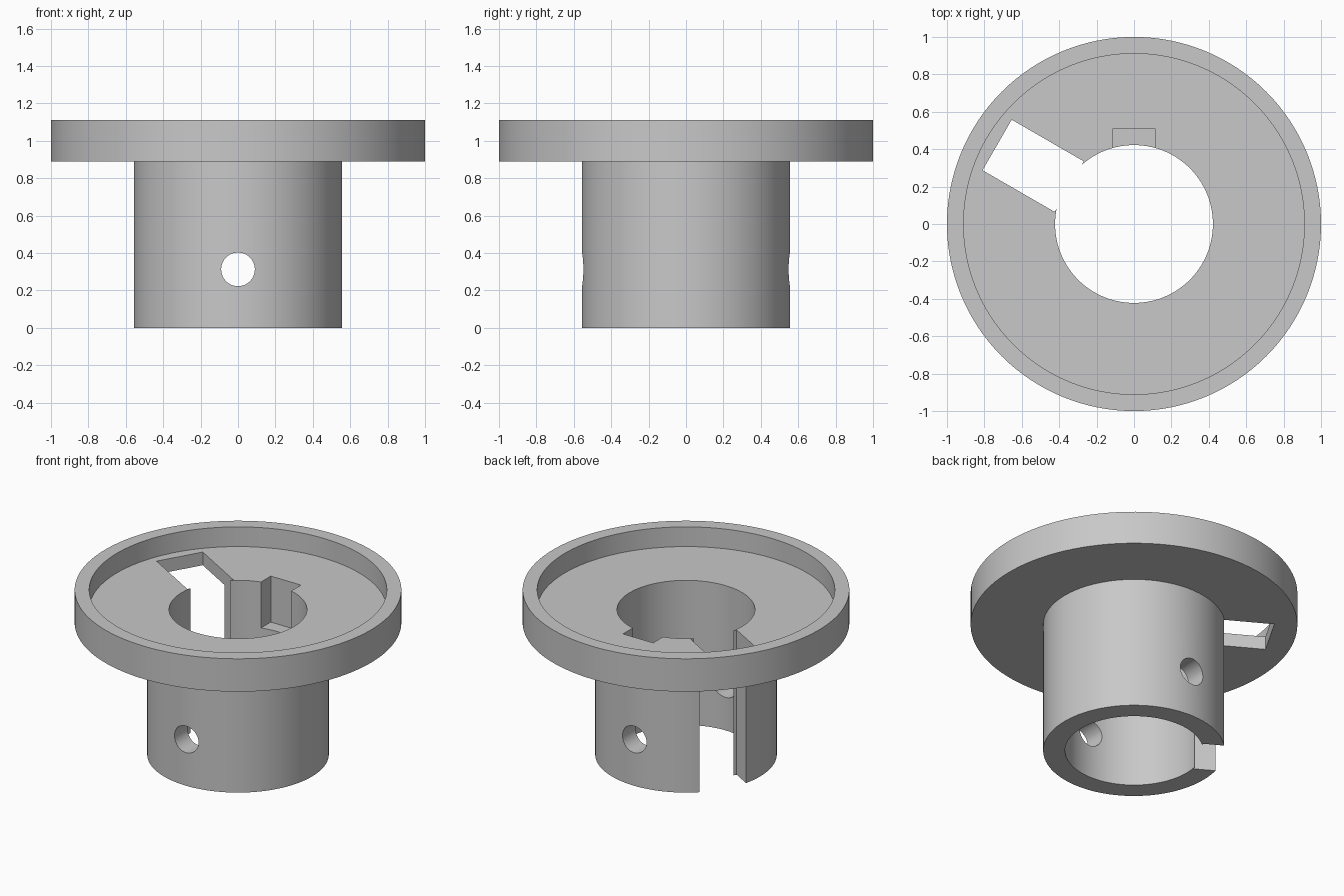
import bpy
import bmesh
from math import radians, cos, sin, pi
from mathutils import Matrix, Vector

cube = bpy.data.objects.get("Cube")
if cube:
    bpy.data.objects.remove(cube, do_unlink=True)

SEGMENTS = 128
BORE_R, TUBE_R, RECESS_R, FLANGE_R = 0.422, 0.556, 0.911, 1.0
FLANGE_Z, FLOOR_Z, TOP_Z = 0.889, 0.978, 1.111

grey = bpy.data.materials.new("plain grey")
grey.use_nodes = True
grey.diffuse_color = (0.58, 0.58, 0.58, 1)
grey.node_tree.nodes["Principled BSDF"].inputs["Base Color"].default_value = grey.diffuse_color


def add_object(name, bm):
    bmesh.ops.recalc_face_normals(bm, faces=bm.faces)
    mesh = bpy.data.meshes.new(name)
    bm.to_mesh(mesh)
    bm.free()
    mesh.materials.append(grey)
    obj = bpy.data.objects.new(name, mesh)
    bpy.context.collection.objects.link(obj)
    return obj


def lathe(name, profile):
    """Revolve a closed (radius, height) profile around z."""
    bm = bmesh.new()
    rings = []
    for i in range(SEGMENTS):
        a = 2 * pi * i / SEGMENTS
        rings.append([bm.verts.new((r * cos(a), r * sin(a), z)) for r, z in profile])
    n = len(profile)
    for i, ring in enumerate(rings):
        after = rings[(i + 1) % SEGMENTS]
        for j in range(n):
            k = (j + 1) % n
            bm.faces.new((ring[j], after[j], after[k], ring[k]))
    return add_object(name, bm)


def box(name, low, high, angle=0):
    """Box between two corners, then turned around z."""
    low, high = Vector(low), Vector(high)
    bm = bmesh.new()
    bmesh.ops.create_cube(bm, size=1, matrix=Matrix.Rotation(radians(angle), 4, "Z")
                          @ Matrix.Translation((low + high) / 2)
                          @ Matrix.Diagonal((*(high - low), 1)))
    return add_object(name, bm)


# Tube and dished flange in one turned body
hub = lathe("flanged_hub", [
    (BORE_R, 0), (TUBE_R, 0), (TUBE_R, FLANGE_Z), (FLANGE_R, FLANGE_Z),
    (FLANGE_R, TOP_Z), (RECESS_R, TOP_Z), (RECESS_R, FLOOR_Z), (BORE_R, FLOOR_Z)])

# Radial slot through the flange floor and the tube wall
slot = box("slot_cutter", (0.4, -0.156, -0.2), (0.845, 0.156, 1.3), angle=150)

# Blind keyway at the back of the bore
keyway = box("keyway_cutter", (-0.113, 0.2, 0.667), (0.113, 0.511, 1.3))

# Cross hole through the front and back of the tube
bm = bmesh.new()
bmesh.ops.create_cone(bm, cap_ends=True, segments=48, radius1=0.09, radius2=0.09, depth=2,
                      matrix=Matrix.Translation((0, 0, 0.313)) @ Matrix.Rotation(pi / 2, 4, "X"))
cross_hole = add_object("cross_hole_cutter", bm)

# Cut the body and discard the cutters
bpy.ops.object.select_all(action="DESELECT")
bpy.context.view_layer.objects.active = hub
hub.select_set(True)
for cutter in (slot, keyway, cross_hole):
    cutter.hide_render = True
    mod = hub.modifiers.new(cutter.name, "BOOLEAN")
    mod.operation = "DIFFERENCE"
    mod.solver = "EXACT"
    mod.object = cutter
    bpy.ops.object.modifier_apply(modifier=mod.name)
    bpy.data.objects.remove(cutter, do_unlink=True)

bpy.ops.object.shade_smooth_by_angle(angle=radians(30))
